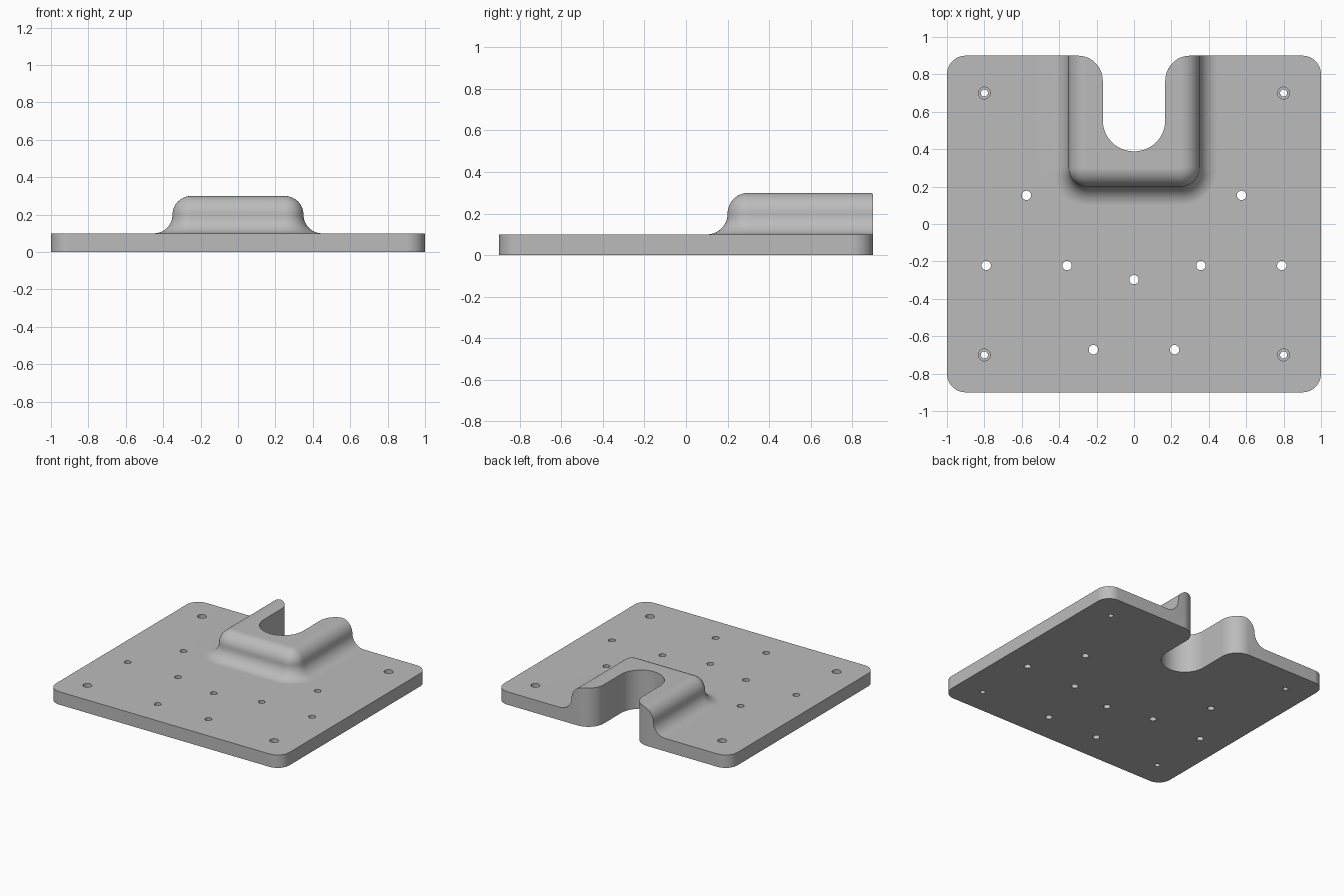
import bpy, bmesh
from math import sin, cos, pi, radians

if "Cube" in bpy.data.objects:
    bpy.data.objects.remove(bpy.data.objects["Cube"])

grey = bpy.data.materials.new("plain grey")
grey.use_nodes = True
grey.diffuse_color = (0.5, 0.5, 0.5, 1)
grey.node_tree.nodes["Principled BSDF"].inputs["Base Color"].default_value = (0.5, 0.5, 0.5, 1)

SEG = 12
THICK, BACK = 0.1, 0.9


def arc(cx, cy, r, start, end, n=SEG):
    """Points on an arc, angles in degrees."""
    steps = [radians(start + (end - start) * i / n) for i in range(n + 1)]
    return [(cx + r * cos(a), cy + r * sin(a)) for a in steps]


def loft(name, levels):
    """Closed solid through (outline, height) levels, capped at both ends."""
    bm = bmesh.new()
    rings = [[bm.verts.new((x, y, z)) for x, y in pts] for pts, z in levels]
    for a, b in zip(rings, rings[1:]):
        for i in range(len(a)):
            j = (i + 1) % len(a)
            bm.faces.new((a[i], a[j], b[j], b[i]))
    bm.faces.new(rings[0])
    bm.faces.new(rings[-1])
    bmesh.ops.remove_doubles(bm, verts=bm.verts, dist=1e-5)
    bmesh.ops.recalc_face_normals(bm, faces=bm.faces)
    mesh = bpy.data.meshes.new(name)
    bm.to_mesh(mesh)
    bm.free()
    mesh.materials.append(grey)
    obj = bpy.data.objects.new(name, mesh)
    bpy.context.collection.objects.link(obj)
    return obj


def combine(target, tool, operation):
    """Apply a boolean and discard the tool."""
    tool.hide_render = True
    mod = target.modifiers.new(tool.name, "BOOLEAN")
    mod.operation, mod.solver, mod.object = operation, "EXACT", tool
    bpy.context.view_layer.objects.active = target
    bpy.ops.object.modifier_apply(modifier=mod.name)
    bpy.data.objects.remove(tool)


# Base plate with rounded corners
r = 0.1
outline = (arc(1 - r, BACK - r, r, 0, 90) + arc(r - 1, BACK - r, r, 90, 180)
           + arc(r - 1, r - BACK, r, 180, 270) + arc(1 - r, r - BACK, r, 270, 360))
plate = loft("mounting_plate", [(outline, 0), (outline, THICK)])


# Raised boss: concave fillet at the foot, rounded shoulder at the top
def boss_outline(offset):
    rad = 0.1 + offset
    return ([(-0.35 - offset, BACK)] + arc(-0.25, 0.3, rad, 180, 270)
            + arc(0.25, 0.3, rad, 270, 360) + [(0.35 + offset, BACK)])


foot = arc(r, 0.2, r, 270, 180)
shoulder = arc(-r, 0.2, r, 0, 90)[1:]
profile = [(r, 0.05)] + foot + shoulder
boss = loft("boss", [(boss_outline(d), z) for d, z in profile])
combine(plate, boss, "UNION")

# Open slot with a flared mouth, cut through boss and plate
half, flare = 0.167, 0.133
mouth = half + flare
slot = ([(-mouth, 1.1)] + arc(-mouth, BACK - flare, flare, 90, 0)
        + arc(0, 0.555, half, 180, 360, 2 * SEG)
        + arc(mouth, BACK - flare, flare, 180, 90) + [(mouth, 1.1)])
combine(plate, loft("slot", [(slot, -0.1), (slot, 0.5)]), "DIFFERENCE")


# Drilled holes
def drill(x, y, steps):
    rings = [(arc(x, y, rad, 0, 360, 24)[:-1], z) for rad, z in steps]
    combine(plate, loft("drill", rings), "DIFFERENCE")


through = [(0.025, -0.1), (0.025, 0.2)]
stepped = [(0.019, -0.1), (0.019, 0.05), (0.032, 0.05), (0.032, 0.2)]
drill(0, -0.297, through)
for side in (-1, 1):
    for x, y in ((0.575, 0.153), (0.79, -0.222), (0.358, -0.222), (0.217, -0.672)):
        drill(side * x, y, through)
    for y in (-0.7, 0.7):
        drill(side * 0.8, y, stepped)

# Smooth curved faces, keep hard edges and flat planes clean
bpy.ops.object.select_all(action="DESELECT")
plate.select_set(True)
bpy.context.view_layer.objects.active = plate
bpy.ops.object.shade_smooth_by_angle(angle=radians(30))
weighted = plate.modifiers.new("Weighted normals", "WEIGHTED_NORMAL")
weighted.keep_sharp = True
